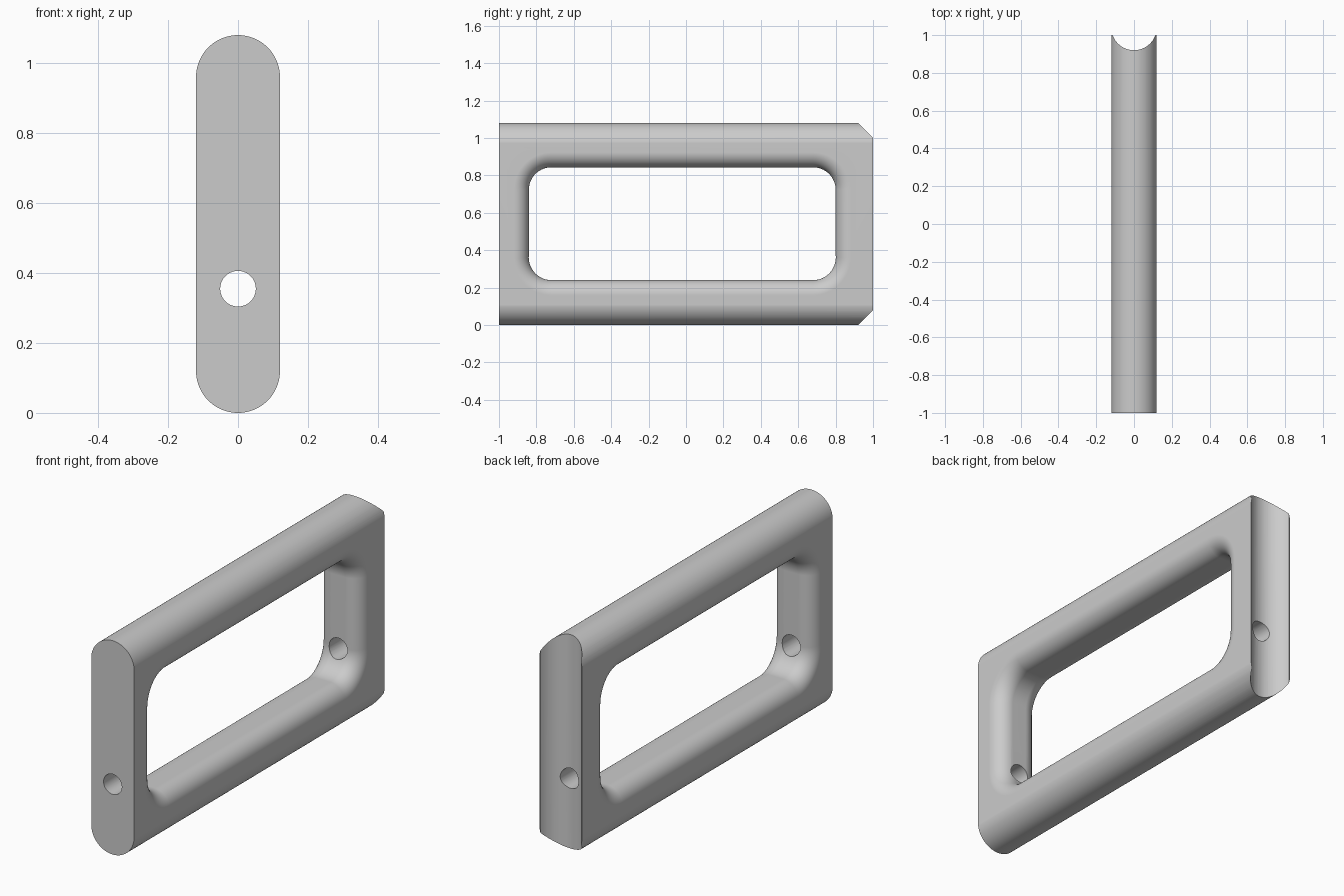
import bpy
import bmesh
from math import sin, cos, pi, radians, asin

if "Cube" in bpy.data.objects:
    bpy.data.objects.remove(bpy.data.objects["Cube"])

HEIGHT = 1.08
HALF_WIDTH = 0.1194
ROUND = 0.12      # radius of rounded rails and of the rear groove
FILLET = 0.08     # softening around the window

grey = bpy.data.materials.new("plain grey")
grey.use_nodes = True
colour = (0.6, 0.6, 0.6, 1)
grey.diffuse_color = colour
grey.node_tree.nodes["Principled BSDF"].inputs["Base Color"].default_value = colour


def loft(name, rings):
    """Closed solid skinned through equal-length rings of points."""
    bm = bmesh.new()
    loops = [[bm.verts.new(p) for p in ring] for ring in rings]
    n = len(loops[0])
    for a, b in zip(loops, loops[1:]):
        for i in range(n):
            j = (i + 1) % n
            bm.faces.new((a[i], a[j], b[j], b[i]))
    bm.faces.new(loops[0])
    bm.faces.new(loops[-1])
    bmesh.ops.recalc_face_normals(bm, faces=bm.faces)
    mesh = bpy.data.meshes.new(name)
    bm.to_mesh(mesh)
    bm.free()
    mesh.materials.append(grey)
    obj = bpy.data.objects.new(name, mesh)
    bpy.context.collection.objects.link(obj)
    return obj


def body_section(y):
    """Tall slot outline with rounded top and bottom."""
    sweep = asin(HALF_WIDTH / ROUND)
    steps = 40
    top = [(ROUND * sin(t), y, HEIGHT - ROUND + ROUND * cos(t))
           for t in (sweep * (2 * i / steps - 1) for i in range(steps + 1))]
    return top + [(x, y, HEIGHT - z) for x, y, z in reversed(top)]


def window_ring(x, grow):
    """Rounded rectangle outline, grown outward by the given amount."""
    radius, steps = 0.12, 16
    low_y, high_y, low_z, high_z = -0.84, 0.80, 0.24, 0.843
    corners = [(high_y - radius, high_z - radius), (low_y + radius, high_z - radius),
               (low_y + radius, low_z + radius), (high_y - radius, low_z + radius)]
    points = []
    for quarter, (cy, cz) in enumerate(corners):
        for i in range(steps + 1):
            a = (quarter + i / steps) * pi / 2
            points.append((x, cy + (radius + grow) * cos(a), cz + (radius + grow) * sin(a)))
    return points


def circle(radius, place, steps=64):
    return [place(radius * cos(2 * pi * i / steps), radius * sin(2 * pi * i / steps))
            for i in range(steps)]


# Solid frame blank
frame = loft("handle_frame", [body_section(-1), body_section(1)])

# Window plug flaring out into rounded edges on both sides
flare = [(HALF_WIDTH + 0.02, FILLET)]
for i in range(12, -1, -1):
    t = i / 12 * pi / 2
    flare.append((HALF_WIDTH - FILLET + FILLET * sin(t), FILLET * (1 - cos(t))))
profile = [(-x, g) for x, g in flare] + list(reversed(flare))
window = loft("window_cutter", [window_ring(x, g) for x, g in profile])

# Concave groove down the rear end
groove = loft("groove_cutter", [circle(ROUND, lambda u, v: (u, 1.04 + v, z))
                                for z in (-0.1, HEIGHT + 0.1)])

# Lengthwise bolt hole through both end posts
hole = loft("hole_cutter", [circle(0.051, lambda u, v: (u, y, 0.355 + v), 40)
                            for y in (-1.2, 1.2)])

bpy.context.view_layer.objects.active = frame
frame.select_set(True)
for cutter in (window, groove, hole):
    cut = frame.modifiers.new(cutter.name, "BOOLEAN")
    cut.operation = "DIFFERENCE"
    cut.solver = "EXACT"
    cut.object = cutter
    bpy.ops.object.modifier_apply(modifier=cut.name)
    bpy.data.objects.remove(cutter)

# Smooth curves, crisp edges, clean flat sides
bpy.ops.object.shade_smooth_by_angle(angle=radians(30))
weighted = frame.modifiers.new("clean_normals", "WEIGHTED_NORMAL")
weighted.keep_sharp = True
